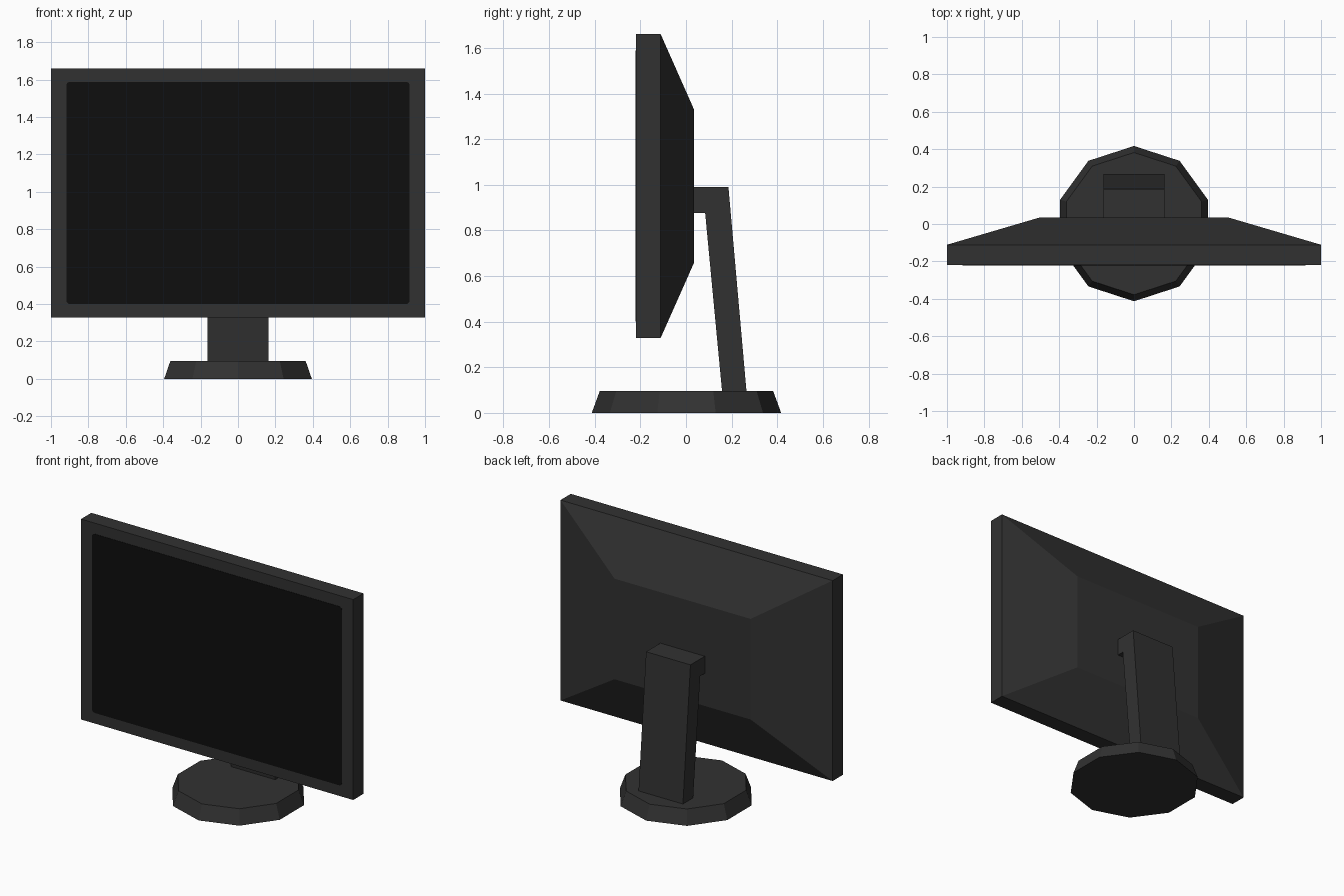
import bpy, bmesh, math

if "Cube" in bpy.data.objects:
    bpy.data.objects.remove(bpy.data.objects["Cube"])


def material(name, value):
    m = bpy.data.materials.new(name)
    m.diffuse_color = (value, value, value, 1)
    m.use_nodes = True
    m.node_tree.nodes["Principled BSDF"].inputs["Base Color"].default_value = m.diffuse_color
    return m


charcoal = material("charcoal plastic", 0.031)
black = material("screen black", 0.0045)


def loft(name, rings, mat):
    """Closed solid skinned through rings of equal point count."""
    bm = bmesh.new()
    loops = [[bm.verts.new(p) for p in ring] for ring in rings]
    n = len(loops[0])
    for a, b in zip(loops, loops[1:]):
        for i in range(n):
            j = (i + 1) % n
            bm.faces.new((a[i], a[j], b[j], b[i]))
    bm.faces.new(loops[0][::-1])
    bm.faces.new(loops[-1])
    bmesh.ops.recalc_face_normals(bm, faces=bm.faces)
    me = bpy.data.meshes.new(name)
    bm.to_mesh(me)
    bm.free()
    me.materials.append(mat)
    ob = bpy.data.objects.new(name, me)
    bpy.context.collection.objects.link(ob)
    return ob


def rect(y, hx, z0, z1):
    return [(-hx, y, z0), (hx, y, z0), (hx, y, z1), (-hx, y, z1)]


def rounded_rect(y, hx, z0, z1, r, steps=4):
    pts = []
    corners = [(hx - r, z1 - r), (-hx + r, z1 - r), (-hx + r, z0 + r), (hx - r, z0 + r)]
    for k, (cx, cz) in enumerate(corners):
        for s in range(steps + 1):
            a = math.pi / 2 * (k + s / steps)
            pts.append((cx + r * math.cos(a), y, cz + r * math.sin(a)))
    return pts


def decagon(r, z):
    return [(r * math.sin(i * math.tau / 10), 0.002 + r * math.cos(i * math.tau / 10), z)
            for i in range(10)]


# Display housing: straight bezel, then tapered back
loft("display_housing", [rect(-0.219, 1, 0.329, 1.66), rect(-0.111, 1, 0.329, 1.66),
                         rect(0.036, 0.5, 0.66, 1.328)], charcoal)

# Screen: thin plate with small rounded corners
loft("screen", [rounded_rect(-0.221, 0.918, 0.4, 1.588, 0.02),
                rounded_rect(-0.217, 0.918, 0.4, 1.588, 0.02)], black)

# Neck: bent side profile extruded across the width
profile = [(0.03, 0.99), (0.186, 0.99), (0.266, 0.085), (0.159, 0.085), (0.084, 0.876), (0.03, 0.876)]
loft("stand_neck", [[(x, y, z) for y, z in profile] for x in (-0.163, 0.163)], charcoal)

# Base: tapered ten-sided foot
loft("stand_base", [decagon(0.415, 0), decagon(0.38, 0.096)], charcoal)
